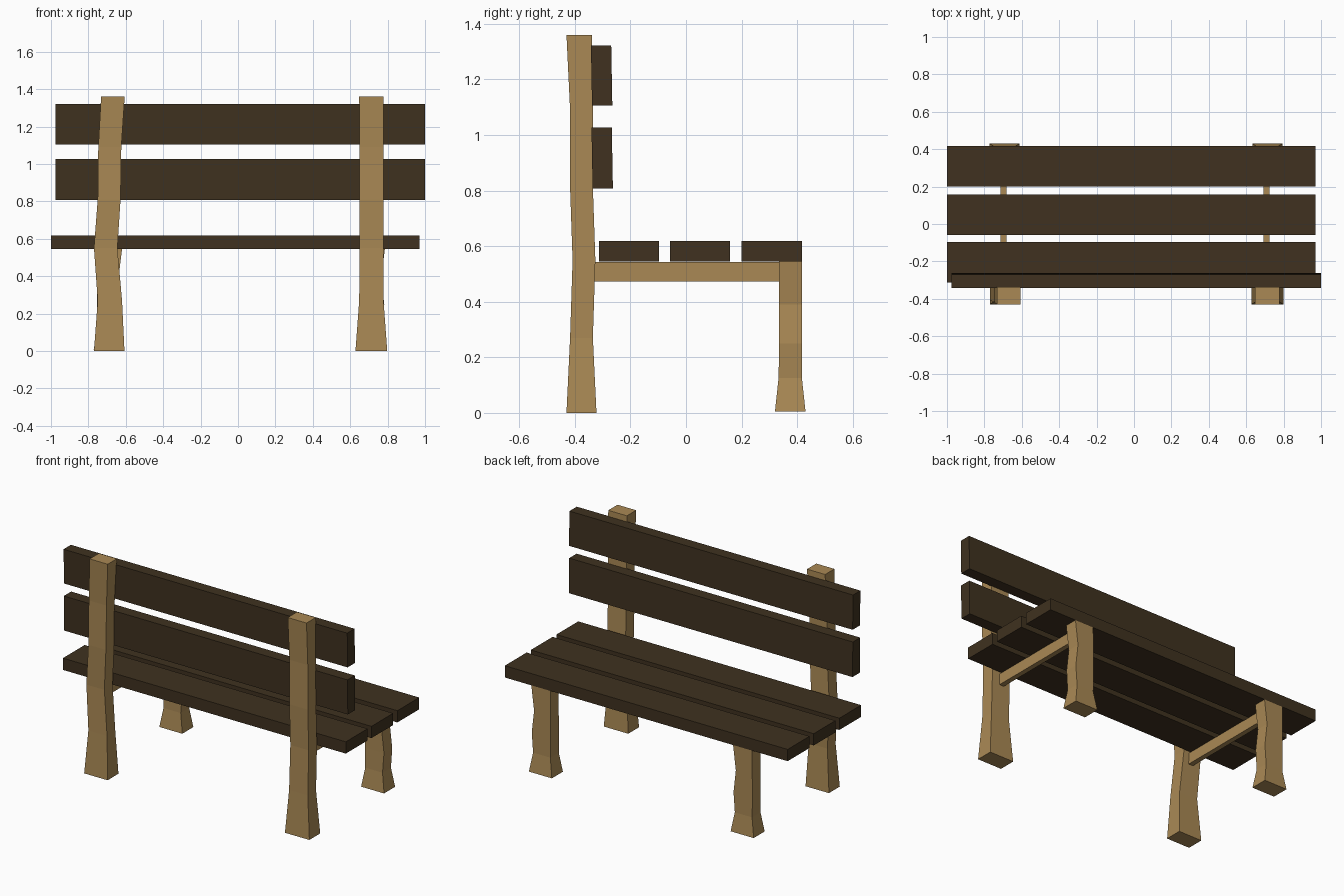
import bpy, bmesh

def material(name, color):
    m = bpy.data.materials.new(name)
    m.diffuse_color = (*color, 1)
    return m

DARK = material("dark_wood", (0.05, 0.031, 0.014))
LIGHT = material("light_wood", (0.40, 0.25, 0.09))

def loft(name, rings, mat):
    """Rectangular sections (z, x0, x1, y0, y1) stacked upward and capped."""
    bm = bmesh.new()
    loops = [[bm.verts.new(p) for p in
              ((x0, y0, z), (x1, y0, z), (x1, y1, z), (x0, y1, z))]
             for z, x0, x1, y0, y1 in rings]
    for a, b in zip(loops, loops[1:]):
        for i in range(4):
            j = (i + 1) % 4
            bm.faces.new((a[i], a[j], b[j], b[i]))
    bm.faces.new(loops[0][::-1])
    bm.faces.new(loops[-1])
    me = bpy.data.meshes.new(name)
    bm.to_mesh(me)
    bm.free()
    me.materials.append(mat)
    ob = bpy.data.objects.new(name, me)
    bpy.context.collection.objects.link(ob)
    return ob

# Seat planks
for i, (y0, y1) in enumerate(((-0.313, -0.097), (-0.058, 0.158), (0.2, 0.417))):
    loft(f"seat_plank_{i + 1}",
         [(0.545, -1.0, 0.97, y0, y1), (0.619, -1.0, 0.97, y0, y1)], DARK)

# Backrest planks, leaning slightly backward
for i, (z0, z1, y) in enumerate(((0.808, 1.027, -0.336), (1.105, 1.322, -0.338))):
    loft(f"back_plank_{i + 1}",
         [(z0, -0.975, 1.0, y, y + 0.073), (z1, -0.975, 1.0, y - 0.004, y + 0.069)], DARK)

# Back posts, the left one crooked
loft("left_back_post", [
    (0.0, -0.77, -0.607, -0.43, -0.322),
    (0.27, -0.75, -0.62, -0.417, -0.335),
    (0.55, -0.77, -0.645, -0.408, -0.326),
    (0.81, -0.75, -0.628, -0.417, -0.335),
    (1.09, -0.747, -0.624, -0.417, -0.335),
    (1.36, -0.732, -0.606, -0.43, -0.338)], LIGHT)
loft("right_back_post", [
    (0.0, 0.628, 0.798, -0.43, -0.322),
    (0.27, 0.648, 0.778, -0.417, -0.335),
    (0.55, 0.65, 0.778, -0.408, -0.326),
    (0.81, 0.65, 0.778, -0.417, -0.335),
    (1.09, 0.65, 0.778, -0.417, -0.335),
    (1.36, 0.648, 0.778, -0.43, -0.338)], LIGHT)

# Front legs: (height, centre shift, half width, y0, y1)
LEG = [(0.005, 0.0, 0.08, 0.32, 0.43),
       (0.125, 0.0, 0.06, 0.333, 0.417),
       (0.25, 0.003, 0.066, 0.335, 0.417),
       (0.39, -0.004, 0.057, 0.335, 0.417),
       (0.545, 0.006, 0.066, 0.335, 0.417)]
for side, cx in (("left", -0.692), ("right", 0.713)):
    loft(f"{side}_front_leg",
         [(z, cx + s - w, cx + s + w, y0, y1) for z, s, w, y0, y1 in LEG], LIGHT)

# Rails under the seat
for side, cx in (("left", -0.698), ("right", 0.708)):
    loft(f"{side}_seat_rail",
         [(0.473, cx - 0.016, cx + 0.016, -0.345, 0.345),
          (0.543, cx - 0.016, cx + 0.016, -0.345, 0.345)], LIGHT)
